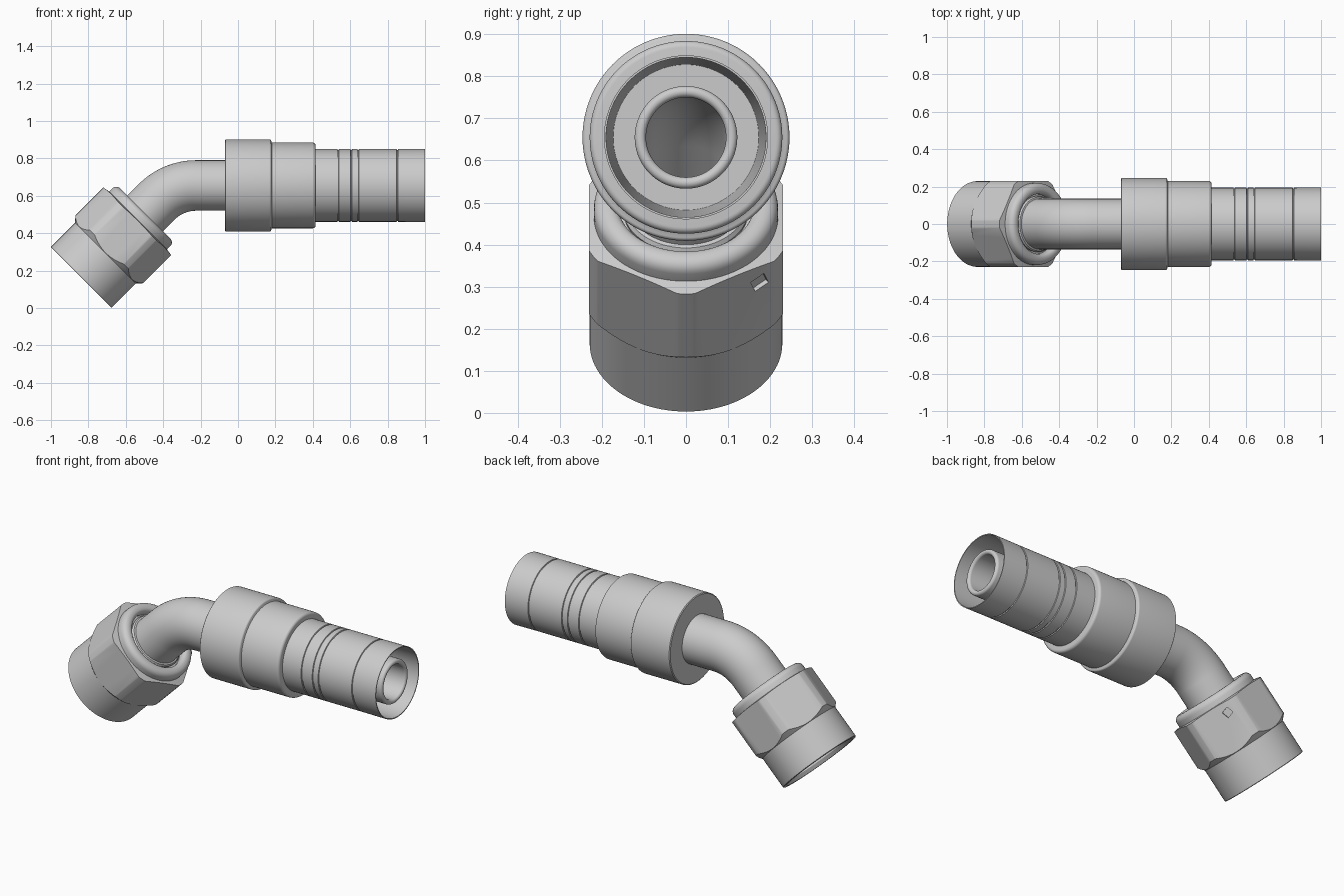
import bpy, bmesh
from math import sin, cos, tan, pi, radians
from mathutils import Vector

if "Cube" in bpy.data.objects:
    bpy.data.objects.remove(bpy.data.objects["Cube"])

# Shared centre line: 45 degree leg -> bend -> straight leg along x
START = Vector((-0.839, 0, 0.163))
AXIS_Z, CORNER_X, R = 0.655, -0.347, 0.30
T = R * tan(pi / 8)
LEG = 0.492 * 2 ** 0.5 - T
ARC = R * pi / 4


def frame(d):
    """Point and in-plane normal at distance d along the centre line."""
    a = pi / 4 - min(max(d - LEG, 0), ARC) / R
    n = Vector((-sin(a), 0, cos(a)))
    if d < LEG:
        return START + Vector((cos(a), 0, sin(a))) * d, n
    p = Vector((CORNER_X + T, 0, AXIS_Z - R)) + n * R
    return p + Vector((max(d - LEG - ARC, 0), 0, 0)), n


def at_x(x):
    return LEG + ARC + x - (CORNER_X + T)


def lathe(name, profile, seg=96):
    """Sweep a closed (distance, radius) profile round the centre line."""
    bm = bmesh.new()
    rings = []
    for d, r in profile:
        p, n = frame(d)
        rings.append([bm.verts.new(p + (n * cos(2 * pi * i / seg) +
                      Vector((0, sin(2 * pi * i / seg), 0))) * r) for i in range(seg)])
    for k, a in enumerate(rings):
        b = rings[(k + 1) % len(rings)]
        for i in range(seg):
            j = (i + 1) % seg
            bm.faces.new((a[i], a[j], b[j], b[i]))
    return finish(name, bm)


def finish(name, bm):
    bmesh.ops.recalc_face_normals(bm, faces=bm.faces)
    me = bpy.data.meshes.new(name)
    bm.to_mesh(me)
    bm.free()
    ob = bpy.data.objects.new(name, me)
    bpy.context.collection.objects.link(ob)
    return ob


def activate(ob):
    bpy.ops.object.select_all(action='DESELECT')
    ob.select_set(True)
    bpy.context.view_layer.objects.active = ob


def smooth(ob):
    activate(ob)
    bpy.ops.object.shade_smooth_by_angle(angle=radians(28))


def boolean(ob, cutter, op):
    activate(ob)
    m = ob.modifiers.new("cut", 'BOOLEAN')
    m.object, m.operation, m.solver = cutter, op, 'EXACT'
    bpy.ops.object.modifier_apply(modifier=m.name)
    bpy.data.objects.remove(cutter)


def arc(d, r, rad, a0, a1, steps=5):
    """Fillet points; angle 0 points along the path, 90 points outward."""
    return [(d + rad * cos(radians(a0 + (a1 - a0) * i / steps)),
             r + rad * sin(radians(a0 + (a1 - a0) * i / steps))) for i in range(steps + 1)]


# Swivel nut: turned body trimmed to a hexagon
nut = lathe("swivel_nut",
            [(0, 0.208), (0, 0.226), (0.003, 0.229), (0.184, 0.229), (0.212, 0.2555),
             (0.425, 0.2555), (0.431, 0.219)]
            + arc(0.455, 0.189, 0.030, 90, 0) + arc(0.463, 0.182, 0.022, 0, -90)
            + [(0.445, 0.160), (0.445, 0.140), (0.32, 0.140), (0.30, 0.195), (0.02, 0.195)])
hexagon = lathe("hex_cutter", [(-0.05, 0.231 / cos(pi / 6)), (0.55, 0.231 / cos(pi / 6)),
                               (0.55, 0.05), (-0.05, 0.05)], 6)
boolean(nut, hexagon, 'INTERSECT')

# Small diamond dent on one lower flat of the nut
point, normal = frame(0.374)
bm = bmesh.new()
bmesh.ops.create_cone(bm, cap_ends=True, segments=4, radius1=0.027, radius2=0.027, depth=0.024)
dent = finish("dent_cutter", bm)
out = normal * -cos(pi / 6) + Vector((0, 0.5, 0))
dent.rotation_mode = 'QUATERNION'
dent.rotation_quaternion = out.to_track_quat('Z', 'Y')
dent.location = point + normal * -0.166 + Vector((0, 0.175, 0))
bpy.context.view_layer.update()
boolean(nut, dent, 'DIFFERENCE')
smooth(nut)

# Bent tube with seat cone at one end and hose nipple at the other
bend = [LEG + ARC * i / 20 for i in range(21)]
tube = ([(0.16, 0.095), (0.16, 0.115), (0.22, 0.185), (0.29, 0.185), (0.31, 0.135)]
        + [(0.44, 0.135), (0.447, 0.148), (0.458, 0.150), (0.468, 0.144), (0.470, 0.135)]
        + [(d, 0.135) for d in bend]
        + [(at_x(0.1), 0.135), (at_x(0.12), 0.122)]
        + arc(at_x(0.972), 0.1085, 0.0135, 90, -90, 10)
        + [(d, 0.095) for d in reversed(bend)])
smooth(lathe("bent_tube", tube))

# Stepped collar
X = at_x
collar = ([(X(-0.07), 0.13), (X(-0.07), 0.241), (X(-0.066), 0.246)]
          + arc(X(0.168), 0.236, 0.010, 90, 0) + [(X(0.181), 0.229)]
          + arc(X(0.400), 0.214, 0.015, 90, 0) + [(X(0.415), 0.12), (X(0.0), 0.12)])
smooth(lathe("collar", collar))

# Crimp sleeve with shallow grooves, open at the hose end
sleeve = [(X(0.38), 0.118), (X(0.38), 0.194)]
for gx in (0.535, 0.605, 0.642, 0.852):
    sleeve += [(X(gx - 0.004), 0.194), (X(gx - 0.002), 0.189),
               (X(gx + 0.002), 0.189), (X(gx + 0.004), 0.194)]
sleeve += [(X(1.0), 0.195), (X(1.0), 0.190), (X(0.86), 0.188), (X(0.50), 0.173), (X(0.50), 0.118)]
smooth(lathe("crimp_sleeve", sleeve))
